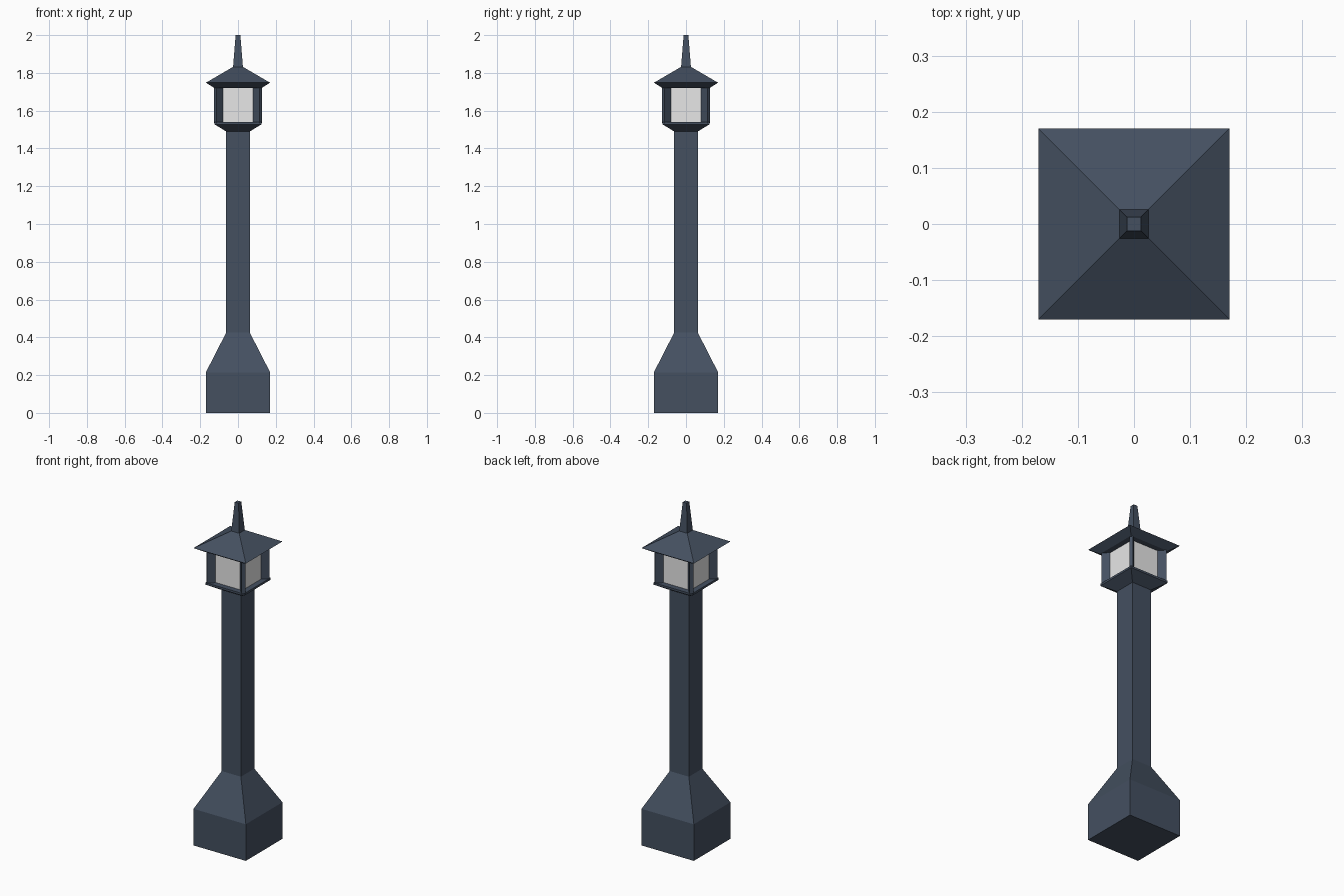
import bpy, bmesh, math
from mathutils import Matrix

if "Cube" in bpy.data.objects:
    bpy.data.objects.remove(bpy.data.objects["Cube"])


def material(name, rgb):
    m = bpy.data.materials.new(name)
    m.diffuse_color = (*rgb, 1)
    m.use_nodes = True
    m.node_tree.nodes["Principled BSDF"].inputs["Base Color"].default_value = m.diffuse_color
    return m


METAL = material("slate blue metal", (0.058, 0.080, 0.118))
GLASS = material("pale glass", (0.8, 0.8, 0.8))


def finish(name, bm, mat):
    bmesh.ops.recalc_face_normals(bm, faces=bm.faces)
    me = bpy.data.meshes.new(name)
    bm.to_mesh(me)
    bm.free()
    me.materials.append(mat)
    ob = bpy.data.objects.new(name, me)
    bpy.context.collection.objects.link(ob)
    return ob


def square_loft(name, profile, mat):
    """Stack square rings given as (half width, height) and cap both ends."""
    bm = bmesh.new()
    rings = [[bm.verts.new((sx * h, sy * h, z))
              for sx, sy in ((-1, -1), (1, -1), (1, 1), (-1, 1))]
             for h, z in profile]
    for a, b in zip(rings, rings[1:]):
        for i in range(4):
            j = (i + 1) % 4
            bm.faces.new((a[i], a[j], b[j], b[i]))
    bm.faces.new(rings[0])
    bm.faces.new(rings[-1])
    return finish(name, bm, mat)


# Plinth, sloped collar, post and the flared tray under the lantern
square_loft("post", [(0.17, 0), (0.17, 0.215), (0.0625, 0.425), (0.0625, 1.49),
                     (0.125, 1.528), (0.125, 1.54)], METAL)

# Glazed lantern body
square_loft("lantern_glass", [(0.093, 1.54), (0.093, 1.72)], GLASS)

# Roof with sloping eaves and spire
square_loft("roof", [(0.125, 1.72), (0.17, 1.748), (0.026, 1.832), (0.0125, 2.0)], METAL)

# Diagonal fins at the lantern corners
for i in range(4):
    bm = bmesh.new()
    bmesh.ops.create_cube(bm, size=1, matrix=Matrix.Rotation(math.radians(45 + 90 * i), 4, "Z")
                          @ Matrix.Translation((0.147, 0, 1.632))
                          @ Matrix.Diagonal((0.046, 0.02, 0.195, 1)))
    finish(f"corner_fin_{i + 1}", bm, METAL)
